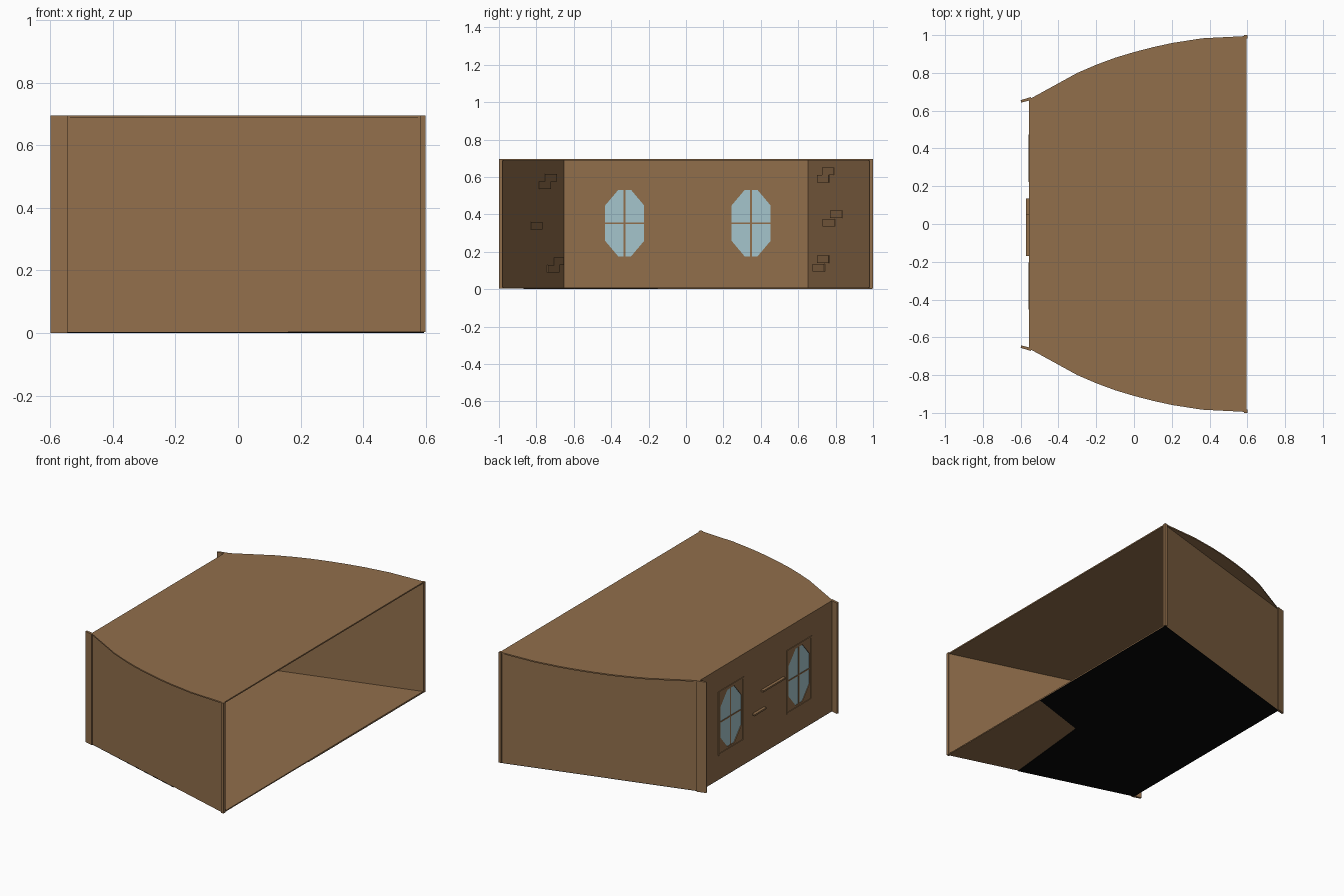
import bpy, bmesh, math
from mathutils import Vector

if "Cube" in bpy.data.objects:
    bpy.data.objects.remove(bpy.data.objects["Cube"])


def material(name, rgb):
    m = bpy.data.materials.new(name)
    m.diffuse_color = (*rgb, 1)
    m.use_nodes = True
    m.node_tree.nodes["Principled BSDF"].inputs["Base Color"].default_value = m.diffuse_color
    return m


BROWN = material("brown_wood", (0.285, 0.158, 0.071))
GLASS = material("pale_blue_glass", (0.375, 0.56, 0.605))
BLACK = material("black_underside", (0.002, 0.002, 0.002))


def prism(name, outline, low, high, mat, axis="z"):
    """Extrude a flat outline between two levels; axis 'x' reads outline as (y, z)."""
    bm = bmesh.new()

    def place(p, h):
        return (p[0], p[1], h) if axis == "z" else (h, p[0], p[1])
    a = [bm.verts.new(place(p, low)) for p in outline]
    b = [bm.verts.new(place(p, high)) for p in outline]
    bm.faces.new(a[::-1])
    bm.faces.new(b)
    n = len(a)
    for i in range(n):
        bm.faces.new((a[i], a[(i + 1) % n], b[(i + 1) % n], b[i]))
    bmesh.ops.recalc_face_normals(bm, faces=bm.faces)
    me = bpy.data.meshes.new(name)
    bm.to_mesh(me)
    bm.free()
    me.materials.append(mat)
    ob = bpy.data.objects.new(name, me)
    bpy.context.collection.objects.link(ob)
    return ob


def rect(a0, a1, b0, b1):
    return [(a0, b0), (a1, b0), (a1, b1), (a0, b1)]


TOP = 0.695
XB, XF = -0.555, 0.595       # window wall and open side
YB, YF = 0.66, 0.995         # half widths at those ends
IN = -0.54                   # inner face of the window wall

# Roof with bowed sides
curve = [(XB, YB), (-0.4, 0.745), (-0.3, 0.8), (-0.2, 0.843), (-0.1, 0.88), (0, 0.91),
         (0.1, 0.936), (0.2, 0.958), (0.36, 0.983), (XF, YF)]
prism("roof", curve + [(x, -y) for x, y in reversed(curve)], TOP - 0.008, TOP, BROWN)

# Floor with straight sides, and the dark sheet under it
floor = [(XF, -YF), (XF, YF), (XB, YB), (XB, -YB)]
prism("floor", floor, 0.003, 0.01, BROWN)
prism("floor_underside", [(XF, YF), (XB, YB), (XB, -YB), (0.16, -0.87),
                          (0.22, -0.27), (XF, -0.15)], 0.0, 0.003, BLACK)

# Slanted side walls, corner strips and end posts
for s, side in ((-1, "front"), (1, "back")):
    t = 0.012
    prism(side + "_wall", [(XB, s * YB), (XF, s * YF), (XF, s * (YF - t)), (XB, s * (YB - t))],
          0.005, TOP - 0.006, BROWN)
    prism(side + "_corner_strip", [(-0.545, s * 0.672), (-0.6, s * 0.656),
                                   (-0.597, s * 0.643), (-0.545, s * 0.656)], 0.0, TOP, BROWN)
    prism(side + "_end_post", rect(XF - 0.012, XF + 0.005, s * 0.982, s * 1.0),
          0.003, TOP, BROWN)

# Window wall with two octagonal openings
wall = prism("window_wall", rect(-YB, YB, 0.005, TOP - 0.005), XB, IN, BROWN, "x")
for i, c in enumerate((-0.328, 0.348)):
    zc, hw, hh = 0.353, 0.104, 0.178
    octagon = [(c + sy * a, zc + sz * b) for sy, sz, a, b in (
        (-1, -1, 0.034, hh), (1, -1, 0.034, hh), (1, -1, hw, 0.095), (1, 1, hw, 0.095),
        (1, 1, 0.034, hh), (-1, 1, 0.034, hh), (-1, 1, hw, 0.095), (-1, -1, hw, 0.095))]
    cutter = prism("window_cutter", octagon, XB - 0.05, IN + 0.05, BROWN, "x")
    cutter.hide_render = True
    mod = wall.modifiers.new("opening", "BOOLEAN")
    mod.operation = "DIFFERENCE"
    mod.solver = "EXACT"
    mod.object = cutter
    bpy.context.view_layer.objects.active = wall
    bpy.ops.object.modifier_apply(modifier=mod.name)
    bpy.data.objects.remove(cutter)
    prism(f"window_glass_{i}", octagon, -0.551, -0.544, GLASS, "x")
    # Glazing bars
    prism(f"window_bar_upright_{i}", rect(c - 0.005, c + 0.005, zc - hh, zc + hh),
          -0.554, -0.541, BROWN, "x")
    prism(f"window_bar_cross_{i}", rect(c - hw, c + hw, zc - 0.004, zc + 0.004),
          -0.5535, -0.5415, BROWN, "x")
    # Thin outer frame
    w, h = 0.125, 0.2
    for k, r in enumerate((rect(c - w, c + w, zc + h - 0.01, zc + h),
                           rect(c - w, c + w, zc - h, zc - h + 0.01),
                           rect(c - w, c - w + 0.01, zc - h, zc + h),
                           rect(c + w - 0.01, c + w, zc - h, zc + h))):
        prism(f"window_frame_{i}_{k}", r, XB - 0.004, XB, BROWN, "x")

# Narrow ledges through the window wall
prism("long_ledge", rect(-0.17, 0.05, 0.393, 0.403), -0.573, IN + 0.004, BROWN, "x")
prism("short_ledge", rect(0.02, 0.135, 0.277, 0.287), -0.573, IN + 0.004, BROWN, "x")

# Raised bricks on the inside of the window wall: (start y, width, low z)
for i, (y, w, z) in enumerate((
        (-0.58, 0.205, 0.635), (-0.63, 0.21, 0.59), (0.02, 0.21, 0.635), (-0.14, 0.21, 0.59),
        (0.07, 0.24, 0.59), (-0.05, 0.205, 0.545), (-0.38, 0.42, 0.07), (-0.465, 0.205, 0.025),
        (-0.245, 0.21, 0.025), (0.28, 0.21, 0.085), (0.385, 0.215, 0.04))):
    prism(f"wall_brick_{i}", rect(y, y + w, z, z + 0.04), IN - 0.002, IN + 0.004, BROWN, "x")

# Raised bricks on the inside of the side walls: (side, near |y|, low z)
run = (XF - XB) / (YF - YB)
for i, (s, y, z) in enumerate((
        (-1, 0.695, 0.575), (-1, 0.725, 0.535), (-1, 0.77, 0.32), (-1, 0.645, 0.13),
        (-1, 0.68, 0.09), (1, 0.73, 0.61), (1, 0.705, 0.57), (1, 0.775, 0.38),
        (1, 0.735, 0.335), (1, 0.705, 0.14), (1, 0.68, 0.095))):
    def x_at(v):
        return XB + (v - (YB - 0.012)) * run
    y0, y1 = max(y, 0.655), y + 0.062
    prism(f"side_brick_{i}", [(x_at(y0), s * (y0 + 0.002)), (x_at(y1), s * (y1 + 0.002)),
                              (x_at(y1), s * (y1 - 0.004)), (x_at(y0), s * (y0 - 0.004))],
          z, z + 0.04, BROWN)
